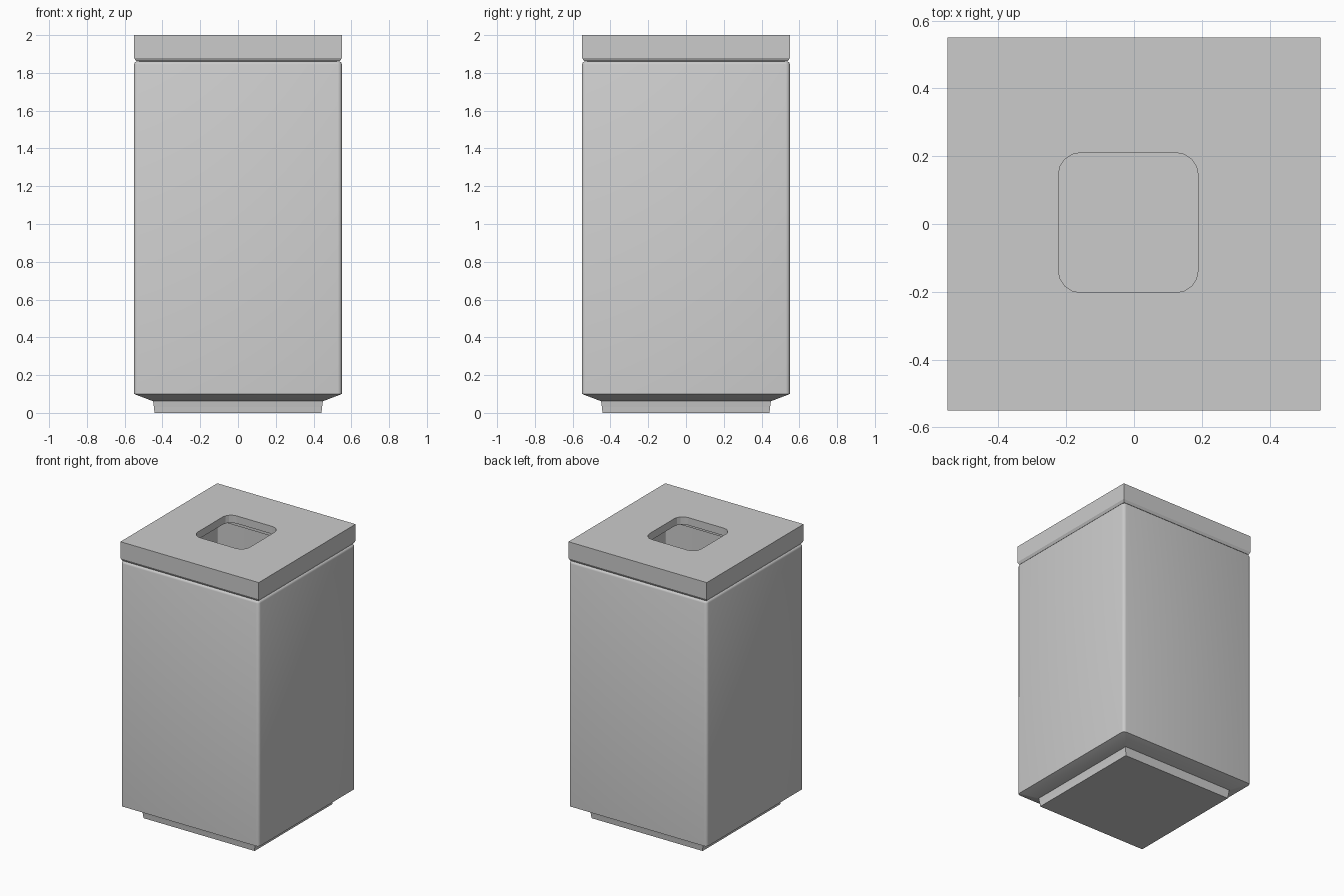
import bpy, bmesh, math

if "Cube" in bpy.data.objects:
    bpy.data.objects.remove(bpy.data.objects["Cube"])


def ring(half, z, radius=0.0, segs=4, cx=0.0, cy=0.0):
    """Points of a square outline, with rounded corners if radius > 0."""
    pts = []
    for k in range(4):
        mid = math.radians(45 + 90 * k)
        sx, sy = math.copysign(1, math.cos(mid)), math.copysign(1, math.sin(mid))
        px, py = cx + sx * (half - radius), cy + sy * (half - radius)
        if radius == 0:
            pts.append((px, py, z))
            continue
        for i in range(segs + 1):
            a = math.radians(90 * k + 90 * i / segs)
            pts.append((px + radius * math.cos(a), py + radius * math.sin(a), z))
    return pts


def loft(name, rings):
    """Skin a stack of outlines and close both ends."""
    bm = bmesh.new()
    loops = [[bm.verts.new(p) for p in r] for r in rings]
    for a, b in zip(loops, loops[1:]):
        n = len(a)
        for i in range(n):
            j = (i + 1) % n
            bm.faces.new((a[i], a[j], b[j], b[i]))
    bm.faces.new(loops[0])
    bm.faces.new(loops[-1])
    bmesh.ops.recalc_face_normals(bm, faces=bm.faces)
    mesh = bpy.data.meshes.new(name)
    bm.to_mesh(mesh)
    bm.free()
    obj = bpy.data.objects.new(name, mesh)
    bpy.context.collection.objects.link(obj)
    return obj


def smooth(obj, angle):
    bpy.ops.object.select_all(action='DESELECT')
    obj.select_set(True)
    bpy.context.view_layer.objects.active = obj
    bpy.ops.object.shade_smooth_by_angle(angle=math.radians(angle))


# hollow body: floor, inner wall, rounded rim, outer wall, sloped underside
R = 0.022
body = loft("bin_body", [
    ring(0.53, 0.12, 0.01), ring(0.53, 1.86, 0.01),
    ring(0.538, 1.86, R), ring(0.546, 1.856, R), ring(0.55, 1.845, R),
    ring(0.55, 0.10, R), ring(0.45, 0.062, 0.002)])
smooth(body, 50)

# recessed plinth, slightly narrower at the ground
loft("plinth", [ring(0.442, 0.0), ring(0.445, 0.03), ring(0.45, 0.065)])

# lid: top slab, chamfered lower edge, inner skirt that drops into the body
lid = loft("lid", [
    ring(0.55, 2.0), ring(0.55, 1.88), ring(0.54, 1.862),
    ring(0.525, 1.862), ring(0.525, 1.755),
    ring(0.515, 1.755), ring(0.515, 1.945)])

# rounded square opening in the lid, a little off centre
cutter = loft("opening_cutter", [
    ring(0.206, z, 0.065, 4, -0.017, 0.004) for z in (1.9, 2.1)])
cutter.hide_render = True
cutter.hide_set(True)
cut = lid.modifiers.new("opening", 'BOOLEAN')
cut.operation = 'DIFFERENCE'
cut.solver = 'EXACT'
cut.object = cutter
